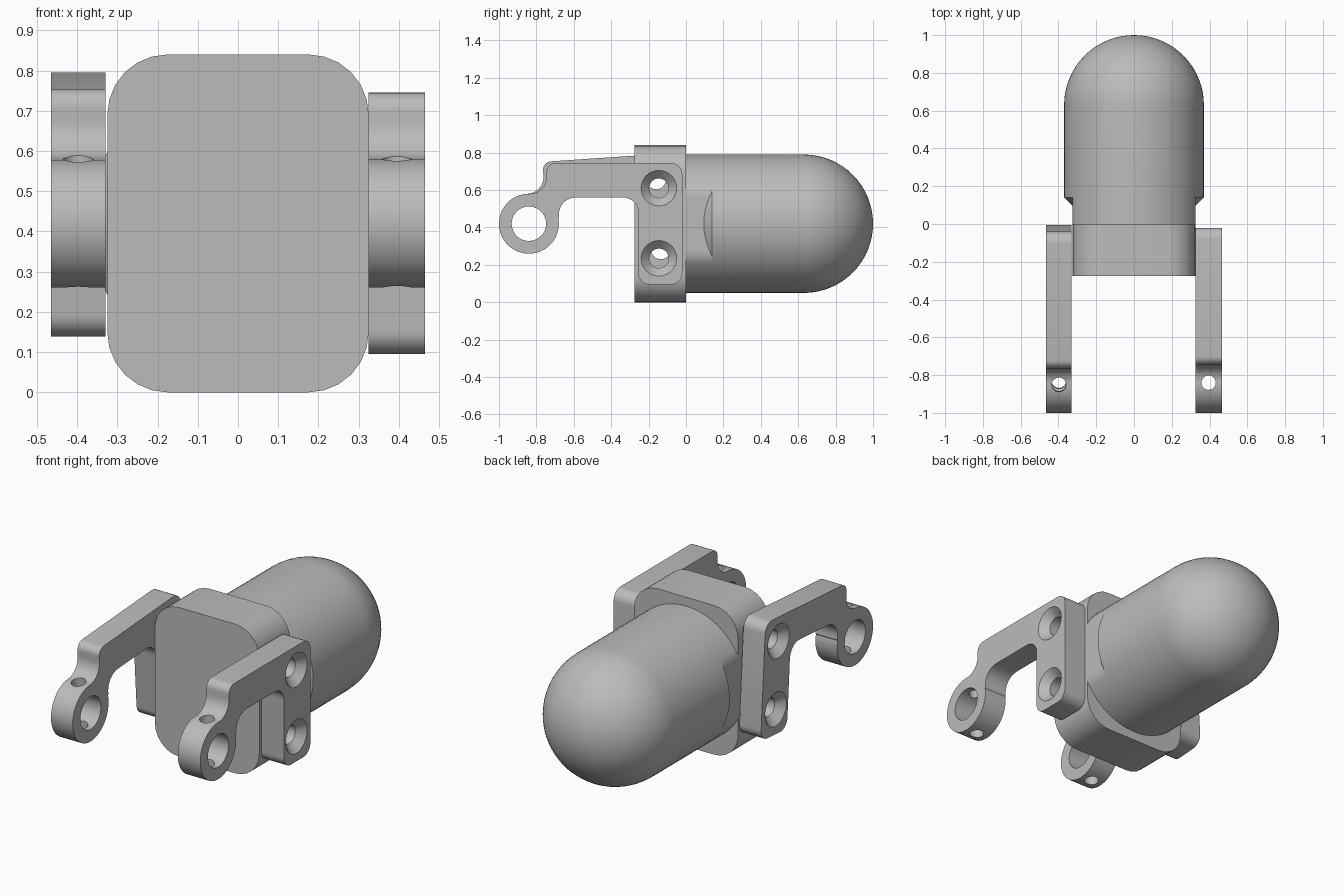
import bpy, bmesh
from math import sin, cos, pi, radians
from mathutils import Matrix, Vector

cube = bpy.data.objects.get("Cube")
if cube:
    bpy.data.objects.remove(cube, do_unlink=True)

grey = bpy.data.materials.new("plain grey")
grey.use_nodes = True
COLOUR = (0.5, 0.5, 0.5, 1)
grey.diffuse_color = COLOUR
grey.node_tree.nodes["Principled BSDF"].inputs["Base Color"].default_value = COLOUR

MID = 0.42               # height of the main axis
RING_Y = -0.84           # centre of the pivot rings
SCREWS = [(-0.145, 0.61), (-0.145, 0.235)]


def finish(name, bm):
    bmesh.ops.recalc_face_normals(bm, faces=bm.faces)
    mesh = bpy.data.meshes.new(name)
    bm.to_mesh(mesh)
    bm.free()
    mesh.materials.append(grey)
    obj = bpy.data.objects.new(name, mesh)
    bpy.context.collection.objects.link(obj)
    return obj


def arc(u, v, r, start, end, steps=8):
    angles = [radians(start + (end - start) * i / steps) for i in range(steps + 1)]
    return [(u + r * cos(a), v + r * sin(a)) for a in angles]


def extrude(name, points, offset):
    """Extrude a closed outline of 3D points along an offset."""
    bm = bmesh.new()
    face = bm.faces.new([bm.verts.new(p) for p in points])
    result = bmesh.ops.extrude_face_region(bm, geom=[face], use_keep_orig=True)
    verts = [g for g in result["geom"] if isinstance(g, bmesh.types.BMVert)]
    bmesh.ops.translate(bm, verts=verts, vec=offset)
    return finish(name, bm)


def cutter(centre, axis, r1, r2, depth, sides=32):
    bm = bmesh.new()
    turn = Vector((0, 0, 1)).rotation_difference(Vector(axis)).to_matrix().to_4x4()
    bmesh.ops.create_cone(bm, cap_ends=True, segments=sides, radius1=r1, radius2=r2,
                          depth=depth, matrix=Matrix.Translation(centre) @ turn)
    obj = finish("cutter", bm)
    obj.hide_render = True
    return obj


def select(obj):
    bpy.ops.object.select_all(action='DESELECT')
    obj.select_set(True)
    bpy.context.view_layer.objects.active = obj


def cut(obj, tool):
    select(obj)
    mod = obj.modifiers.new("cut", 'BOOLEAN')
    mod.operation, mod.solver, mod.object = 'DIFFERENCE', 'EXACT', tool
    bpy.ops.object.modifier_apply(modifier=mod.name)
    bpy.data.objects.remove(tool, do_unlink=True)


def smooth(obj):
    select(obj)
    bpy.ops.object.shade_smooth_by_angle(angle=radians(30))


# Rounded housing block with cross holes for the screws
W, H, R = 0.325, 0.84, 0.15
outline = []
for x, z, a in [(W - R, H - R, 0), (R - W, H - R, 90), (R - W, R, 180), (W - R, R, 270)]:
    outline += arc(x, z, R, a, a + 90, 6)
housing = extrude("housing", [(x, -0.275, z) for x, z in outline], (0, 0.275, 0))
for y, z in SCREWS:
    cut(housing, cutter((0, y, z), (1, 0, 0), 0.052, 0.052, 1))
smooth(housing)

# Domed barrel, with a chamfered front rim
RAD = 0.37
profile = [(0, 0.09), (0.32, 0.09), (RAD, 0.14)] + arc(0, 0.63, RAD, 0, 90, 16)
bm = bmesh.new()
verts = [bm.verts.new((r, y, MID)) for r, y in profile]
edges = [bm.edges.new(pair) for pair in zip(verts, verts[1:])]
bmesh.ops.spin(bm, geom=verts + edges, cent=(0, 0, MID), axis=(0, 1, 0),
               angle=2 * pi, steps=64)
bmesh.ops.remove_doubles(bm, verts=bm.verts, dist=0.0005)
smooth(finish("domed_barrel", bm))

# Barrel neck with flat sides
circle = arc(0, MID, RAD, 0, 360, 64)[:-1]
neck = [(max(-W, min(W, x)), -0.01, z) for x, z in circle]
smooth(extrude("barrel_neck", neck, (0, 0.15, 0)))


def bracket(name, side, inner, tilt):
    """Hooked side arm with a pivot ring, screw holes and a pin hole."""
    outer = 0.465
    path = arc(RING_Y, MID, 0.16, 90, 370, 40)          # pivot ring
    path += arc(-0.59, 0.47, 0.09, 190, 90)             # under the ring arm
    path += arc(-0.335, 0.48, 0.08, 90, 0)              # inner elbow
    path += arc(-0.195, 0.155, 0.06, 180, 270)          # plate corners
    path += arc(-0.08, 0.155, 0.06, 270, 360)
    path += arc(-0.08, 0.685, 0.06, 0, 90)
    path += arc(-0.70, 0.70, 0.045, 90, 180)            # top knee
    path += arc(-0.835, 0.67, 0.09, 0, -85)
    obj = extrude(name, [(side * inner, y, z) for y, z in path],
                  (side * (outer - inner), 0, 0))
    mid = side * (inner + outer) / 2
    cut(obj, cutter((mid, RING_Y, MID), (1, 0, 0), 0.092, 0.092, 0.4, 48))
    cut(obj, cutter((mid, RING_Y, MID), (0, 0, 1), 0.038, 0.038, 0.6))
    for y, z in SCREWS:
        cut(obj, cutter((mid, y, z), (1, 0, 0), 0.052, 0.052, 0.4))
        # countersink, opening outwards
        cut(obj, cutter((side * (outer - 0.02), y, z), (side, 0, 0), 0.045, 0.105, 0.06))
    pivot = Matrix.Translation((0, RING_Y, MID))
    obj.data.transform(pivot @ Matrix.Rotation(tilt, 4, 'X') @ pivot.inverted())
    smooth(obj)


bracket("left_bracket", 1, 0.325, 0)
bracket("right_bracket", -1, 0.33, 0.067)
